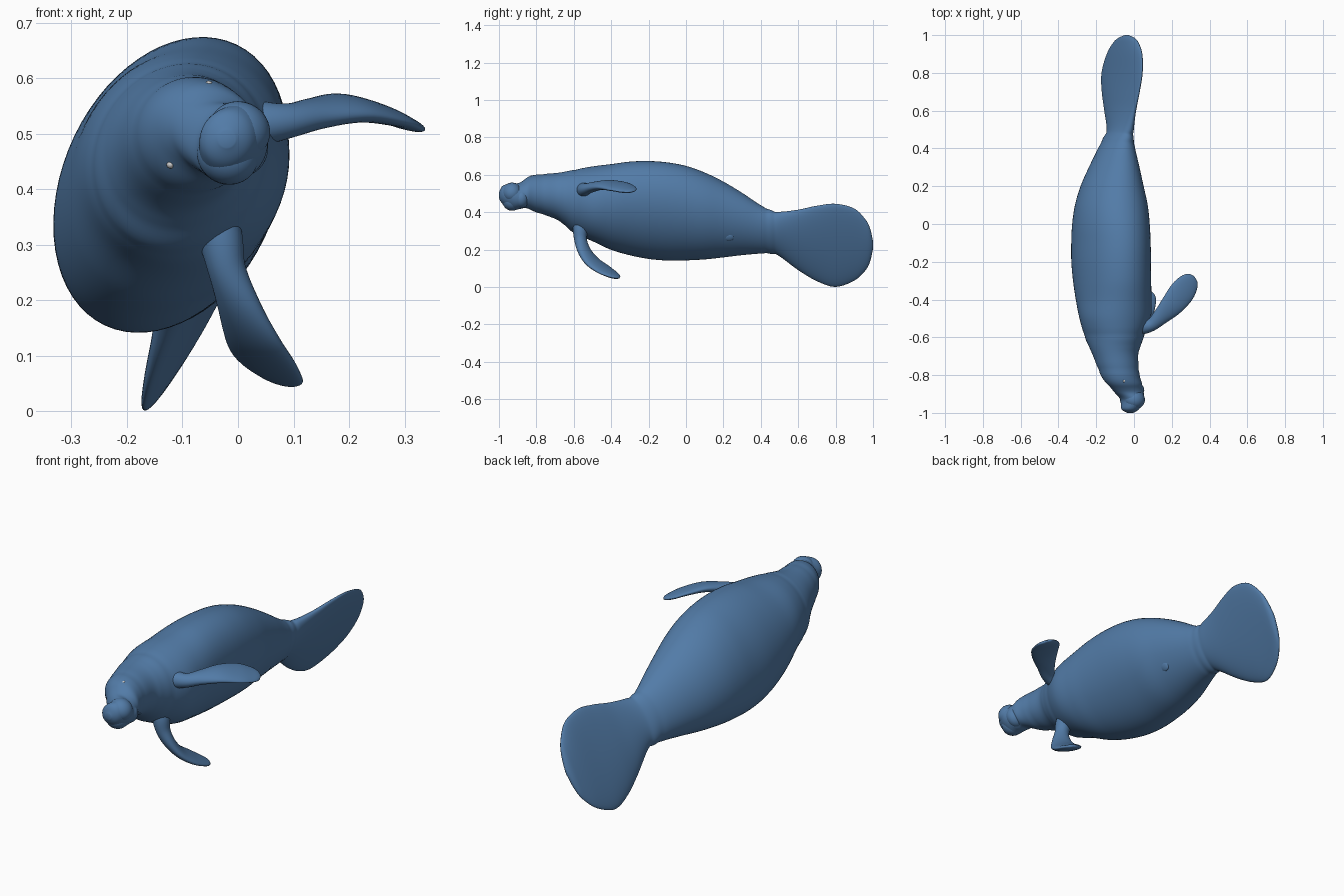
import bpy, bmesh, math
from mathutils import Vector

if "Cube" in bpy.data.objects:
    bpy.data.objects.remove(bpy.data.objects["Cube"])

# The animal is rolled on its side: SIDE points to its left/right, BACK is its dorsal direction
SIDE = Vector((0.43, 0, 0.90)).normalized()
BACK = Vector((-0.90, 0, 0.43)).normalized()


def material(name, color):
    mat = bpy.data.materials.new(name)
    mat.diffuse_color = color
    mat.use_nodes = True
    mat.node_tree.nodes["Principled BSDF"].inputs["Base Color"].default_value = mat.diffuse_color
    return mat


skin = material("blue_skin", (.085, .20, .39, 1))
pale = material("eye_pale", (.6, .6, .58, 1))


def smooth_rows(rows, steps):
    """Catmull-Rom interpolation through rows of numbers."""
    out = []
    for i in range(len(rows) - 1):
        p0, p1 = rows[max(i - 1, 0)], rows[i]
        p2, p3 = rows[i + 1], rows[min(i + 2, len(rows) - 1)]
        for k in range(steps):
            t = k / steps
            out.append([0.5 * (2 * b + (c - a) * t + (2 * a - 5 * b + 4 * c - d) * t * t
                               + (3 * b - a - 3 * c + d) * t ** 3)
                        for a, b, c, d in zip(p0, p1, p2, p3)])
    out.append(list(rows[-1]))
    return out


def finish(name, bm, mat):
    bmesh.ops.recalc_face_normals(bm, faces=bm.faces)
    mesh = bpy.data.meshes.new(name)
    for f in bm.faces:
        f.smooth = True
    bm.to_mesh(mesh)
    bm.free()
    mesh.materials.append(mat)
    ob = bpy.data.objects.new(name, mesh)
    bpy.context.collection.objects.link(ob)
    return ob


def loft(name, rings, sides):
    """Skin ellipses given as (centre, half axis, half axis)."""
    bm = bmesh.new()
    loops = []
    for c, a, b in rings:
        loops.append([bm.verts.new(c + a * math.cos(t) + b * math.sin(t))
                      for t in (2 * math.pi * k / sides for k in range(sides))])
    for l0, l1 in zip(loops, loops[1:]):
        for k in range(sides):
            n = (k + 1) % sides
            bm.faces.new((l0[k], l0[n], l1[n], l1[k]))
    bm.faces.new(loops[0])
    bm.faces.new(loops[-1])
    return finish(name, bm, skin)


def blob(name, centre, side, length, back, mat=skin):
    """Ellipsoid aligned with the rolled body."""
    bm = bmesh.new()
    bmesh.ops.create_uvsphere(bm, u_segments=32, v_segments=20, radius=1)
    for v in bm.verts:
        x, y, z = v.co
        v.co = Vector(centre) + SIDE * x * side + Vector((0, y * length, 0)) + BACK * z * back
    return finish(name, bm, mat)


# Body and paddle tail: y, centre x, centre z, half width, half depth
body = [
    (-1.0, -.02, .49, .015, .015), (-.98, -.02, .492, .05, .046),
    (-.93, -.01, .483, .074, .06), (-.89, -.027, .487, .068, .08),
    (-.85, -.048, .503, .08, .095), (-.8, -.073, .5, .1, .104),
    (-.7, -.097, .487, .123, .118), (-.65, -.102, .474, .144, .134),
    (-.6, -.104, .458, .172, .152), (-.5, -.1, .445, .203, .185),
    (-.4, -.108, .428, .237, .191), (-.3, -.116, .42, .262, .192),
    (-.2, -.121, .412, .275, .193), (-.1, -.122, .404, .276, .192),
    (0, -.122, .395, .265, .189),
    (.1, -.12, .38, .243, .179), (.2, -.116, .361, .212, .155),
    (.3, -.105, .337, .175, .123), (.4, -.092, .308, .137, .087),
    (.46, -.082, .293, .126, .065), (.5, -.073, .283, .13, .05),
    (.6, -.073, .252, .178, .039), (.7, -.07, .233, .223, .033),
    (.8, -.063, .223, .246, .028), (.9, -.05, .227, .213, .024),
    (.96, -.043, .225, .15, .02), (.985, -.04, .225, .095, .015),
    (1.0, -.038, .225, .02, .006)]
creases = [(-.865, .03), (-.77, .02), (-.585, .012), (.43, .02), (.475, .025)]
rings = []
for y, x, z, a, b in smooth_rows(body, 7):
    fold = 1 - sum(d * math.exp(-((y - c) / .014) ** 2) for c, d in creases)
    rings.append((Vector((x, y, z)), SIDE * a * fold, BACK * b * fold))
loft("body", rings, 64)


# Flippers: x, y, z, half width, half thickness along the limb
def flipper(name, rows, width_dir):
    pts = smooth_rows(rows, 6)
    out = []
    for i, (x, y, z, w, t) in enumerate(pts):
        tangent = (Vector(pts[min(i + 1, len(pts) - 1)][:3]) - Vector(pts[max(i - 1, 0)][:3])).normalized()
        wide = Vector(width_dir)
        wide = (wide - tangent * wide.dot(tangent)).normalized()
        out.append((Vector((x, y, z)), wide * w, tangent.cross(wide) * t))
    loft(name, out, 32)


flipper("upper_flipper", [
    (-.06, -.54, .51, .05, .05), (.03, -.545, .517, .042, .042),
    (.09, -.535, .523, .034, .031),
    (.14, -.492, .536, .044, .026), (.20, -.43, .546, .062, .022),
    (.255, -.36, .537, .07, .017), (.292, -.31, .523, .056, .013),
    (.31, -.285, .516, .034, .009), (.317, -.276, .513, .005, .003)], (.7, -.7, -.25))
flipper("lower_flipper", [
    (-.07, -.54, .39, .05, .05), (-.035, -.562, .32, .042, .042),
    (-.02, -.564, .255, .035, .033),
    (.002, -.542, .19, .046, .027), (.025, -.50, .135, .06, .022),
    (.048, -.44, .093, .066, .018), (.074, -.39, .064, .05, .013),
    (.086, -.366, .053, .03, .009), (.09, -.357, .049, .005, .003)], (.78, -.6, -.1))

# Muzzle pads and lower lip
for s, side in ((1, "left"), (-1, "right")):
    blob(side + "_lip_pad", Vector((-.008, -.93, .483)) + SIDE * s * .024, .053, .052, .056)
blob("lower_lip", (.004, -.88, .473), .052, .042, .05)

# Eyes
for s, side in ((1, "left"), (-1, "right")):
    blob(side + "_eye", Vector((-.06, -.83, .503)) + SIDE * s * .08 + BACK * .03, .007, .009, .007, pale)

# Navel bump on the belly
blob("navel", Vector((-.113, .23, .352)) - BACK * .138 - SIDE * .03, .022, .026, .009)
